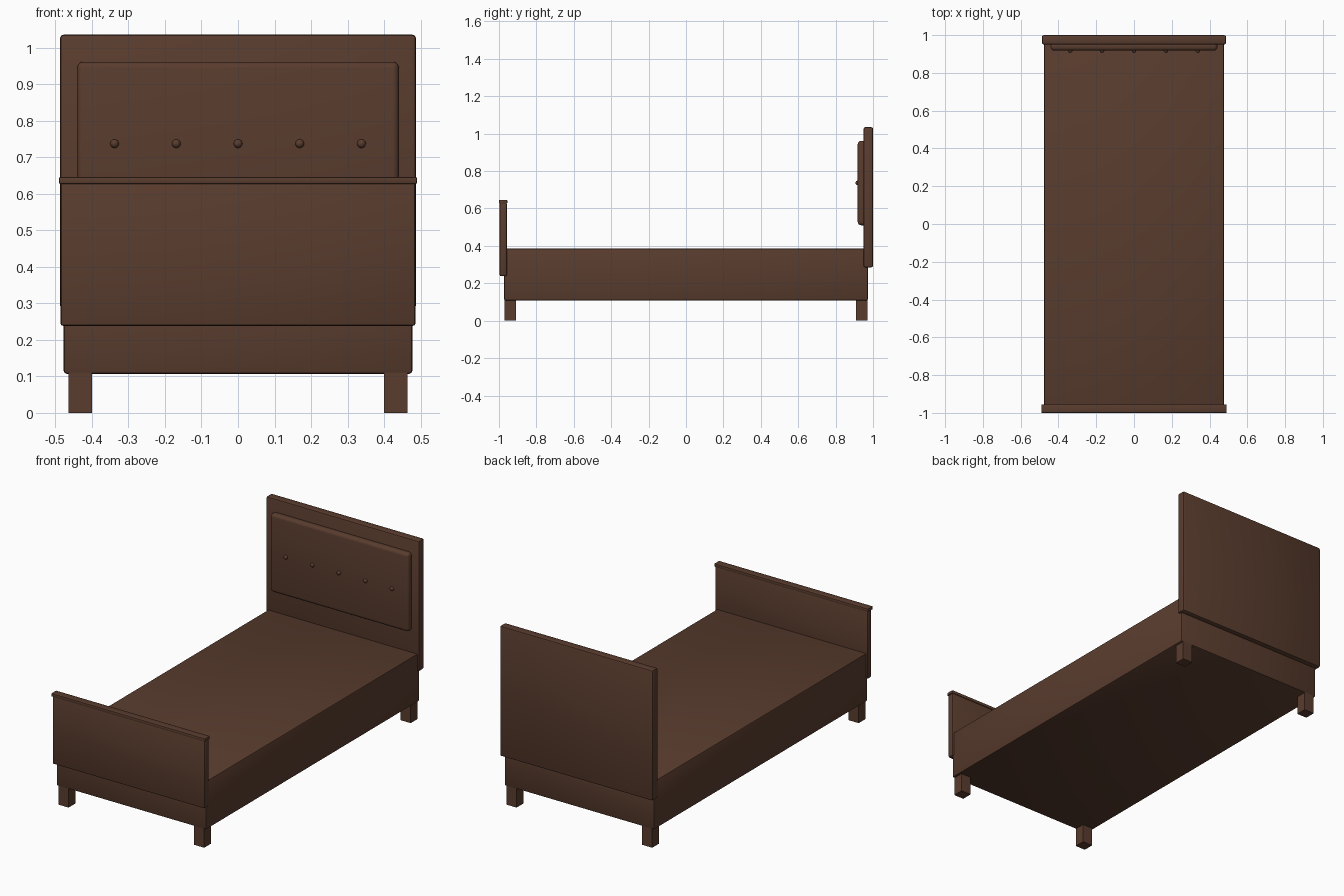
import bpy
import math

if "Cube" in bpy.data.objects:
    bpy.data.objects.remove(bpy.data.objects["Cube"], do_unlink=True)

# Single dark wood colour
wood = bpy.data.materials.new("dark_brown_wood")
wood.use_nodes = True
BROWN = (0.1, 0.045, 0.027, 1.0)
wood.diffuse_color = BROWN
wood.node_tree.nodes["Principled BSDF"].inputs["Base Color"].default_value = BROWN


def box(name, x, y, z, bevel=0.0, segments=2):
    """Box spanning the (min, max) ranges, with optional rounded edges."""
    spans = (x, y, z)
    bpy.ops.mesh.primitive_cube_add(size=1, location=[(a + b) / 2 for a, b in spans])
    ob = bpy.context.object
    ob.name = name
    ob.scale = [b - a for a, b in spans]
    bpy.ops.object.transform_apply(location=False, rotation=False, scale=True)
    ob.data.materials.append(wood)
    if bevel:
        mod = ob.modifiers.new("rounded_edges", "BEVEL")
        mod.width = bevel
        mod.segments = segments
        bpy.ops.object.modifier_apply(modifier=mod.name)
        bpy.ops.object.shade_smooth_by_angle(angle=math.radians(35))
    return ob


# Bed base
box("bed_base", (-0.477, 0.477), (-0.972, 0.972), (0.107, 0.385), 0.008)

# Footboard with top rail
box("footboard", (-0.486, 0.486), (-0.996, -0.958), (0.238, 0.632), 0.008)
box("footboard_rail", (-0.49, 0.49), (-1.0, -0.955), (0.627, 0.645), 0.003)

# Headboard with padded panel
box("headboard", (-0.487, 0.487), (0.95, 1.0), (0.285, 1.035), 0.009)
box("headboard_pad", (-0.441, 0.441), (0.918, 0.965), (0.51, 0.961), 0.018, 4)

# Row of buttons on the pad
for i in range(5):
    bpy.ops.mesh.primitive_uv_sphere_add(
        segments=16, ring_count=8, radius=0.012, location=((i - 2) * 0.169, 0.918, 0.737))
    button = bpy.context.object
    button.name = f"pad_button_{i + 1}"
    button.data.materials.append(wood)
    bpy.ops.object.shade_smooth()

# Four square legs
for side, sx in (("left", 1), ("right", -1)):
    for end, sy in (("front", -1), ("back", 1)):
        box(f"{end}_{side}_leg", sorted((sx * 0.4, sx * 0.464)),
            sorted((sy * 0.908, sy * 0.97)), (0.0, 0.115))
